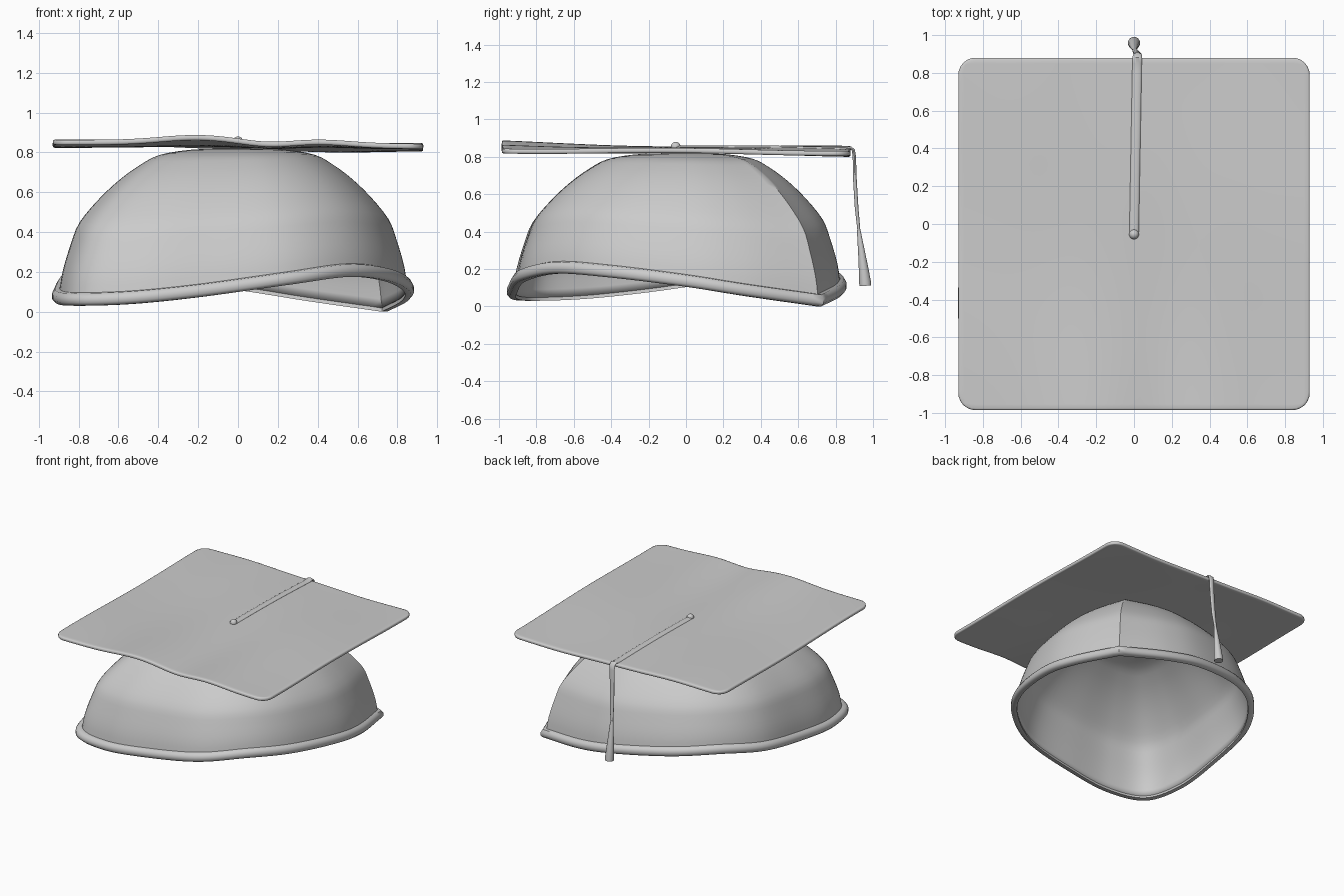
import bpy, bmesh, math
from mathutils import Vector

if "Cube" in bpy.data.objects:
    bpy.data.objects.remove(bpy.data.objects["Cube"])


def spline(pts, steps):
    """Smooth open curve through the points."""
    p = [Vector(q) for q in pts]
    p = [2 * p[0] - p[1]] + p + [2 * p[-1] - p[-2]]
    out = []
    for i in range(1, len(p) - 2):
        a, b, c, d = p[i - 1:i + 3]
        for s in range(steps):
            t = s / steps
            out.append(0.5 * (2 * b + (c - a) * t + (2 * a - 5 * b + 4 * c - d) * t * t
                              + (3 * b - a - 3 * c + d) * t ** 3))
    return out + [p[-2]]


def make(name, verts, faces, angle=35):
    me = bpy.data.meshes.new(name)
    me.from_pydata([tuple(v) for v in verts], [], faces)
    bm = bmesh.new()
    bm.from_mesh(me)
    bmesh.ops.recalc_face_normals(bm, faces=bm.faces)
    bm.to_mesh(me)
    bm.free()
    ob = bpy.data.objects.new(name, me)
    bpy.context.collection.objects.link(ob)
    bpy.ops.object.select_all(action='DESELECT')
    ob.select_set(True)
    bpy.context.view_layer.objects.active = ob
    bpy.ops.object.shade_smooth_by_angle(angle=math.radians(angle))
    return ob


def bridge(rings, n, closed=False):
    """Quads between consecutive rings of n vertices."""
    m = rings if closed else rings - 1
    return [(r * n + i, r * n + (i + 1) % n,
             (r + 1) % rings * n + (i + 1) % n, (r + 1) % rings * n + i)
            for r in range(m) for i in range(n)]


# Rim outline: (along diagonal, across diagonal, height), sharp at the first point
half = [(1.06, 0, 0), (0.85, 0.36, 0.055), (0.62, 0.60, 0.105), (0.25, 0.82, 0.155),
        (-0.10, 0.885, 0.175), (-0.45, 0.80, 0.135), (-0.80, 0.52, 0.075),
        (-1.05, 0.27, 0.04), (-1.18, 0, 0.03)]
full = half + [(d, -p, z) for d, p, z in half[-2::-1]]
rim = spline(full, 8)[:-1]
N = len(rim)
R2 = math.sqrt(0.5)


def place(v, s, z):
    d, p = v.x * s, v.y * s
    return ((d + p) * R2 + 0.01, (d - p) * R2 - 0.015, z)


# Cap dome
TOP = 0.82
prof = spline([(0.965, 0, 0), (0.945, 0.17, 0), (0.90, 0.36, 0), (0.855, 0.5, 0),
               (0.75, 0.66, 0), (0.64, 0.79, 0), (0.53, 0.89, 0), (0.43, 0.955, 0),
               (0.27, 0.99, 0), (0.08, 1, 0)], 3)
verts = [place(v, q.x, v.z + 0.02 + (TOP - v.z - 0.02) * q.y) for q in prof for v in rim]
faces = bridge(len(prof), N)
faces.append(tuple(range((len(prof) - 1) * N, len(prof) * N)))
dome = make("cap_dome", verts, faces)
sol = dome.modifiers.new("thickness", 'SOLIDIFY')
sol.thickness, sol.offset = 0.015, -1

# Rim band
sect = [(0.985, 0.0), (1.0, 0.015), (1.0, 0.04), (0.985, 0.062), (0.96, 0.066), (0.95, 0.0)]
make("rim_band", [place(v, s, v.z + h) for s, h in sect for v in rim],
     bridge(len(sect), N, True), 50)


# Wavy mortar board
def bump(x, c, w):
    return math.exp(-((x - c) / w) ** 2)


def wave(x, y):
    front, back = (1 - y) / 2, (1 + y) / 2
    f = 0.028 * bump(x, -0.2, 0.26) - 0.008 * bump(x, 0.15, 0.15) + 0.014 * bump(x, 0.42, 0.2)
    b = 0.010 * bump(x, -0.5, 0.25) - 0.010 * bump(x, 0.5, 0.3)
    return 0.835 + front ** 2 * f + back ** 2 * b - 0.007 * x - 0.006 * y + 0.005 * math.sin(4 * y + 2 * x)


HX, Y0, Y1, CR, G = 0.93, -0.985, 0.88, 0.09, 60
verts = []
for j in range(G + 1):
    for i in range(G + 1):
        x, y = -HX + 2 * HX * i / G, Y0 + (Y1 - Y0) * j / G
        cx = max(-HX + CR, min(HX - CR, x))
        cy = max(Y0 + CR, min(Y1 - CR, y))
        u, v = (x - cx) / CR, (y - cy) / CR
        x = cx + CR * u * math.sqrt(1 - v * v / 2)
        y = cy + CR * v * math.sqrt(1 - u * u / 2)
        verts.append((x, y, wave(x, y)))
faces = [(j * (G + 1) + i, j * (G + 1) + i + 1, (j + 1) * (G + 1) + i + 1, (j + 1) * (G + 1) + i)
         for j in range(G) for i in range(G)]
board = make("mortar_board", verts, faces)
sol = board.modifiers.new("thickness", 'SOLIDIFY')
sol.thickness, sol.offset = 0.026, 0
bev = board.modifiers.new("soft_edge", 'BEVEL')
bev.width, bev.segments, bev.angle_limit = 0.009, 2, math.radians(50)


# Cord, hanging strand and tassel as tubes along the y-z plane
def tube(name, path, n=14):
    """Path entries: (x, y, z, half width in x, half depth)."""
    verts = []
    for k, (x, y, z, w, h) in enumerate(path):
        a, b = path[max(k - 1, 0)], path[min(k + 1, len(path) - 1)]
        t = Vector((0, b[1] - a[1], b[2] - a[2])).normalized()
        nrm = Vector((0, -t.z, t.y))
        for i in range(n):
            q = 2 * math.pi * i / n
            verts.append(Vector((x + w * math.cos(q), y, z)) + nrm * h * math.sin(q))
    L = len(path)
    faces = bridge(L, n) + [tuple(range(n)), tuple(range((L - 1) * n, L * n))]
    return make(name, verts, faces, 50)


ys = [-0.05 + 0.9 * k / 20 for k in range(21)]
tube("cord", [(0.018 * (y + 0.05), y, wave(0, y) + 0.013, 0.025, 0.009) for y in ys]
     + [(0.017, 0.88, 0.848, 0.025, 0.009), (0.018, 0.895, 0.835, 0.024, 0.009),
        (0.018, 0.90, 0.80, 0.021, 0.009), (0.015, 0.903, 0.68, 0.019, 0.010),
        (0.010, 0.912, 0.53, 0.017, 0.010), (0.002, 0.925, 0.40, 0.011, 0.008)])
tube("tassel", [(0.002, 0.924, 0.41, 0.010, 0.009), (0.002, 0.927, 0.38, 0.014, 0.012),
                (0, 0.945, 0.24, 0.025, 0.023), (0, 0.958, 0.125, 0.033, 0.033),
                (0, 0.959, 0.11, 0.032, 0.032)])


# Centre button
bpy.ops.mesh.primitive_uv_sphere_add(segments=20, ring_count=12, radius=0.026,
                                     location=(0, -0.055, wave(0, -0.055) + 0.016))
bpy.context.object.name = "button"
bpy.ops.object.shade_smooth()
